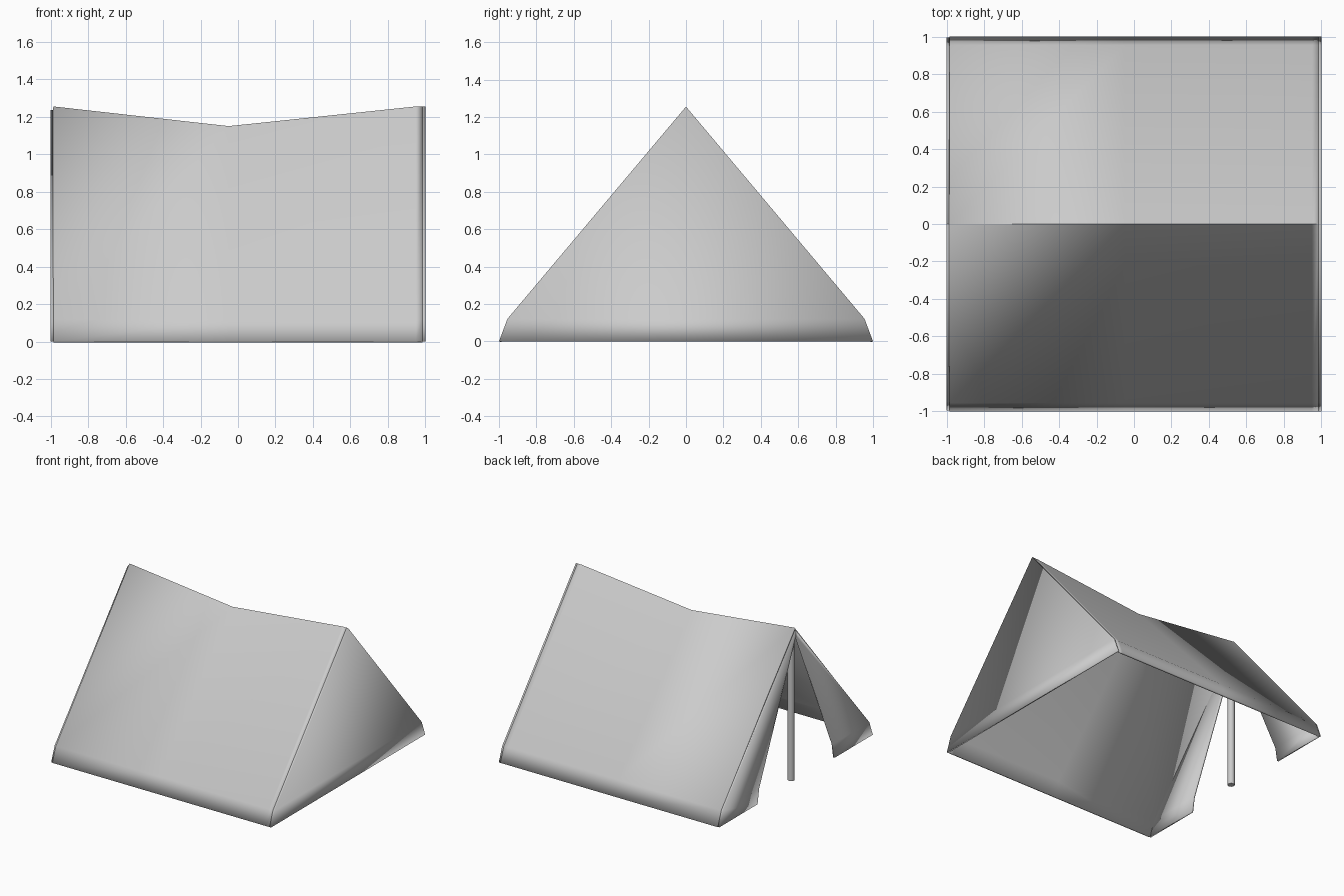
import bpy

if "Cube" in bpy.data.objects:
    bpy.data.objects.remove(bpy.data.objects["Cube"])

# Cross-section of the tent: half profile from the hem to just below the ridge
HEM = [(1.0, 0.0), (0.955, 0.12)]
RIDGE = 1.255
T = 0.014  # cloth thickness


def profile(ridge):
    return [(-y, z) for y, z in HEM] + [(0, ridge)] + [(y, z) for y, z in reversed(HEM)]


def cloth(name, verts, faces, mirror=False):
    mesh = bpy.data.meshes.new(name)
    mesh.from_pydata(verts, [], faces)
    obj = bpy.data.objects.new(name, mesh)
    bpy.context.collection.objects.link(obj)
    if mirror:
        m = obj.modifiers.new("mirror", 'MIRROR')
        m.use_axis = (False, True, False)
        m.use_mirror_merge = False
    s = obj.modifiers.new("thickness", 'SOLIDIFY')
    s.thickness = T
    s.offset = -1
    s.use_even_offset = True
    bpy.ops.object.select_all(action='DESELECT')
    obj.select_set(True)
    bpy.context.view_layer.objects.active = obj
    bpy.ops.object.shade_smooth_by_angle()
    return obj


# Roof sheet with a sagging ridge
stations = [(-1 + T, RIDGE), (-0.05, 1.15), (0.95, RIDGE), (1 - T, RIDGE)]
verts = [(x, y, z) for x, r in stations for y, z in profile(r)]
n = 5
faces = [(i * n + j, (i + 1) * n + j, (i + 1) * n + j + 1, i * n + j + 1)
         for i in range(len(stations) - 1) for j in range(n - 1)]
cloth("roof_sheet", verts, faces)

# Closed end wall
cloth("end_wall", [(1, y, z) for y, z in reversed(profile(RIDGE))],
      [tuple(reversed(range(n)))[::-1]])

# Pair of door flaps at the open end, drawn back from the middle
flap = [(0.995, 0), (0.95, 0.12), (0, 1.235), (0, 1.19), (0.48, 0.12), (0.5, 0)]
cloth("door_flaps", [(-1, y, z) for y, z in flap],
      [tuple(reversed(range(len(flap))))[::-1]], mirror=True).data.flip_normals()

# Pole under the ridge at the open end
bpy.ops.mesh.primitive_cylinder_add(vertices=16, radius=0.027, depth=1.21,
                                    location=(-0.955, 0, 0.605))
bpy.context.object.name = "pole"
bpy.ops.object.shade_smooth_by_angle()
